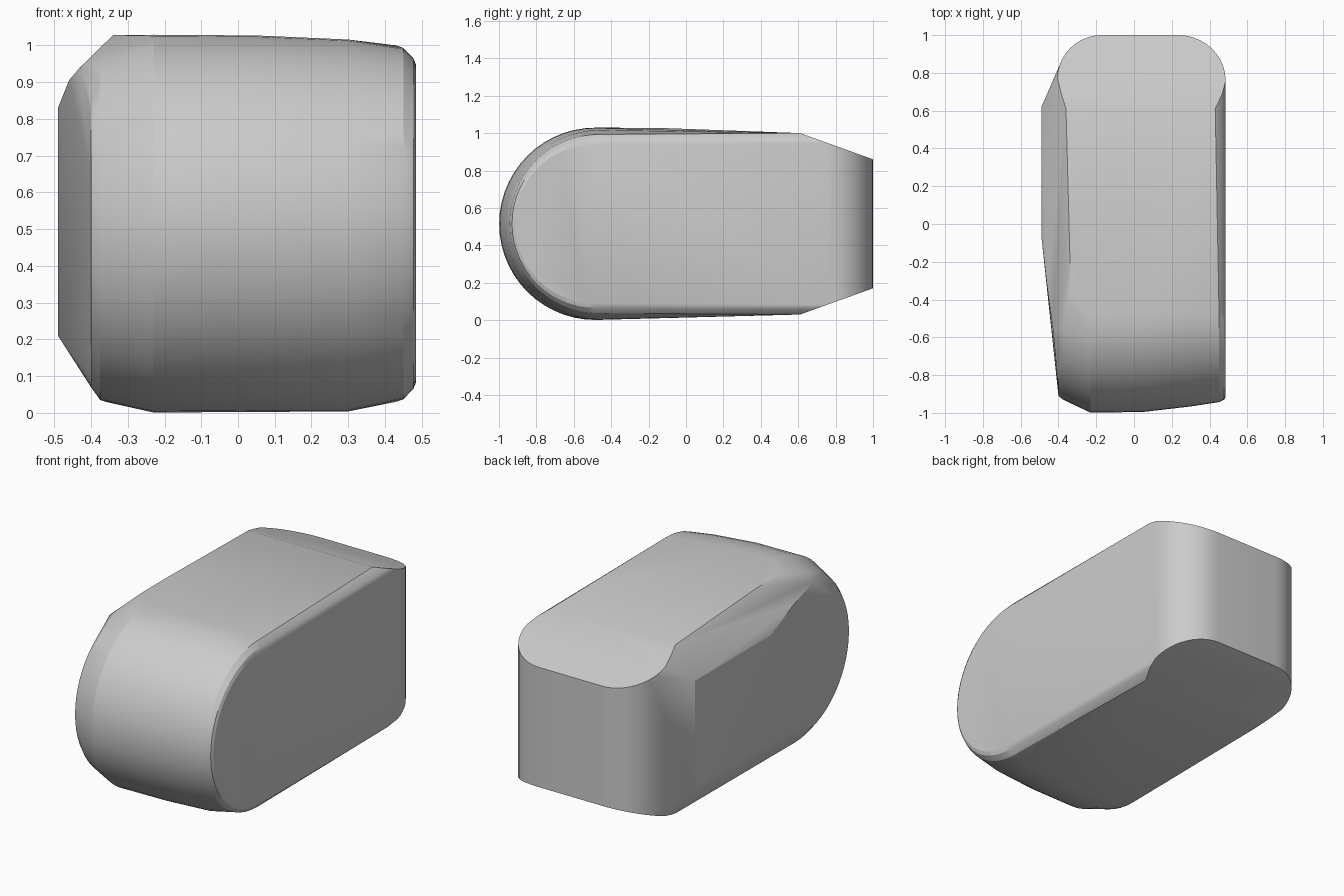
import bpy, bmesh
from math import sin, cos, pi, radians

cube = bpy.data.objects.get("Cube")
if cube:
    bpy.data.objects.remove(cube, do_unlink=True)

grey = bpy.data.materials.new("plain grey")
grey.use_nodes = True
grey.diffuse_color = (0.6, 0.6, 0.6, 1)
grey.node_tree.nodes["Principled BSDF"].inputs["Base Color"].default_value = (0.6, 0.6, 0.6, 1)

points = []


def nose_arc(x, cy, cz, r, steps=28):
    """Half circle bulging to the front, in a plane of constant x."""
    for i in range(steps + 1):
        a = pi * i / steps
        points.append((x, cy - r * sin(a), cz + r * cos(a)))


def corner(cx, cy, rx, ry, start, steps=10):
    """Rounded rear upright, trimmed by sloping planes above and below."""
    for i in range(steps + 1):
        a = start + pi / 2 * i / steps
        x, y = cx + rx * cos(a), cy + ry * sin(a)
        drop = 0.36 * (y - 0.61)
        points.extend([(x, y, 1.0 - drop), (x, y, 0.03 + drop)])


# Rounded front: arcs growing from each side to the full middle
for arc in [(0.485, -0.49, 0.515, 0.425), (0.477, -0.48, 0.515, 0.45),
            (0.45, -0.465, 0.515, 0.478), (0.30, -0.46, 0.51, 0.506),
            (0.05, -0.483, 0.515, 0.512), (-0.23, -0.485, 0.515, 0.514),
            (-0.375, -0.455, 0.51, 0.475), (-0.40, -0.47, 0.51, 0.44)]:
    nose_arc(*arc)

# Rear uprights and the front edge of the sloping caps
corner(0.235, 0.76, 0.25, 0.24, 0)
corner(-0.17, 0.77, 0.235, 0.23, pi / 2)
for x, y in [(0.43, 0.61), (0.468, 0.69), (-0.36, 0.61), (-0.385, 0.69)]:
    drop = 0.36 * (y - 0.61)
    points.extend([(x, y, 1.0 - drop), (x, y, 0.03 + drop)])

# Bulging side panel and the upper ridge beside it
points += [(-0.49, y, z) for y in (0.62, -0.07) for z in (0.21, 0.83)]
points += [(-0.46, -0.33, 0.905), (-0.43, -0.55, 0.94),
           (-0.34, -0.15, 1.028), (-0.34, -0.38, 1.028)]

# Wrap the guide points in one convex shell
bm = bmesh.new()
for p in points:
    bm.verts.new(p)
hull = bmesh.ops.convex_hull(bm, input=bm.verts[:])
loose = {v for v in hull["geom_interior"] + hull["geom_unused"]
         if isinstance(v, bmesh.types.BMVert)}
bmesh.ops.delete(bm, geom=[v for v in loose if v.is_valid], context="VERTS")
bmesh.ops.dissolve_limit(bm, angle_limit=radians(0.5), verts=bm.verts[:], edges=bm.edges[:])
bmesh.ops.recalc_face_normals(bm, faces=bm.faces[:])

mesh = bpy.data.meshes.new("rounded_block")
bm.to_mesh(mesh)
bm.free()
mesh.materials.append(grey)
block = bpy.data.objects.new("rounded_block", mesh)
bpy.context.collection.objects.link(block)
bpy.ops.object.select_all(action="DESELECT")
block.select_set(True)
bpy.context.view_layer.objects.active = block
bpy.ops.object.shade_smooth_by_angle(angle=radians(20))
